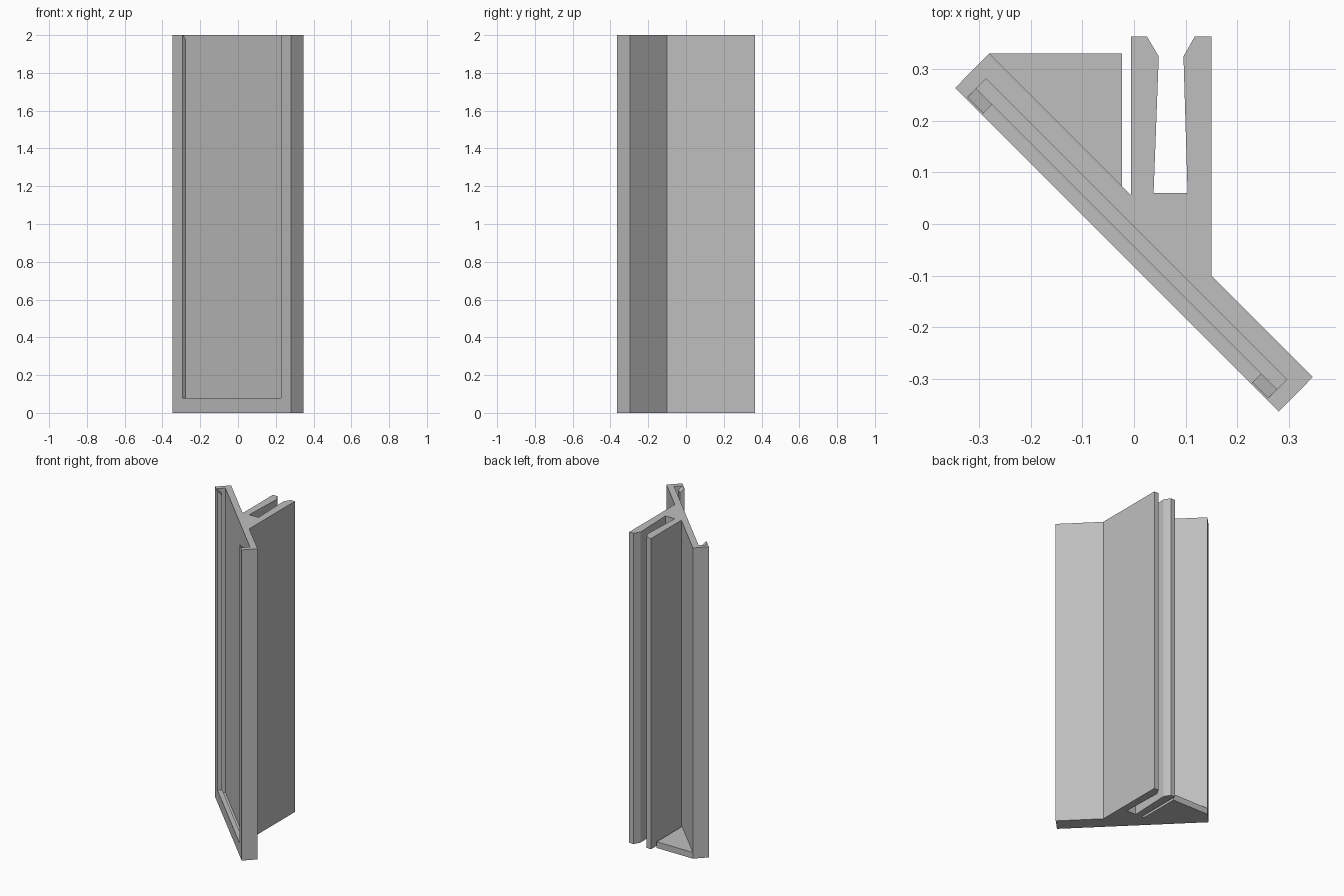
import bpy
import bmesh
from math import sqrt
from mathutils import Matrix, Vector

if "Cube" in bpy.data.objects:
    bpy.data.objects.remove(bpy.data.objects["Cube"], do_unlink=True)

HEIGHT = 2.0
FLOOR = 0.04

grey = bpy.data.materials.new("plain grey")
grey.use_nodes = True
colour = (0.52, 0.52, 0.52, 1)
grey.diffuse_color = colour
grey.node_tree.nodes["Principled BSDF"].inputs["Base Color"].default_value = colour


def prism(name, outline, start, end, matrix=Matrix.Identity(4)):
    """Extrude a flat outline along its local z from start to end."""
    bm = bmesh.new()
    face = bm.faces.new([bm.verts.new((a, b, start)) for a, b in outline])
    result = bmesh.ops.extrude_face_region(bm, geom=[face])
    top = [v for v in result["geom"] if isinstance(v, bmesh.types.BMVert)]
    bmesh.ops.translate(bm, verts=top, vec=(0, 0, end - start))
    bm.transform(matrix)
    bmesh.ops.recalc_face_normals(bm, faces=bm.faces)
    mesh = bpy.data.meshes.new(name)
    bm.to_mesh(mesh)
    bm.free()
    mesh.materials.append(grey)
    obj = bpy.data.objects.new(name, mesh)
    bpy.context.collection.objects.link(obj)
    return obj


def cut(obj, cutter):
    """Subtract a cutter, bake the result and drop the cutter."""
    mod = obj.modifiers.new("cut", 'BOOLEAN')
    mod.operation = 'DIFFERENCE'
    mod.solver = 'EXACT'
    mod.object = cutter
    bpy.context.view_layer.update()
    graph = bpy.context.evaluated_depsgraph_get()
    mesh = bpy.data.meshes.new_from_object(obj.evaluated_get(graph))
    obj.modifiers.clear()
    obj.data = mesh
    bpy.data.objects.remove(cutter, do_unlink=True)


# Diagonal panel with the two-pronged clip behind it
body = prism("panel_and_clip", [
    (-0.347, 0.264), (0.281, -0.364), (0.347, -0.297),
    (0.15, -0.10), (0.15, 0.364), (0.118, 0.364), (0.096, 0.325),
    (0.104, 0.06), (0.038, 0.06), (0.048, 0.325), (0.025, 0.364),
    (-0.006, 0.364), (-0.006, 0.056), (-0.281, 0.331),
], 0, HEIGHT)

# Panel axes: outward from the front face, up, and along the panel
out = Vector((-1, -1, 0)) / sqrt(2)
up = Vector((0, 0, 1))
along = Vector((1, -1, 0)) / sqrt(2)
panel = Matrix((out, up, along)).transposed().to_4x4()

# Card slot, open at the top, with a sloped lead-in on the lips
slot = [(0.004, FLOOR), (0.0305, FLOOR), (0.0305, 1.976),
        (0.0545, HEIGHT), (0.0545, 2.1), (0.004, 2.1)]
cut(body, prism("slot_cutter", slot, -0.402, 0.423, panel))

# Front window that leaves a lip on both sides and along the bottom
window = [(0.02, 0.08), (0.1, 0.08), (0.1, 2.1), (0.02, 2.1)]
cut(body, prism("window_cutter", window, -0.3585, 0.38, panel))

# Triangular foot plate behind the panel
prism("foot_plate", [(-0.281, 0.331), (-0.023, 0.073), (-0.023, 0.331)], 0, FLOOR)
